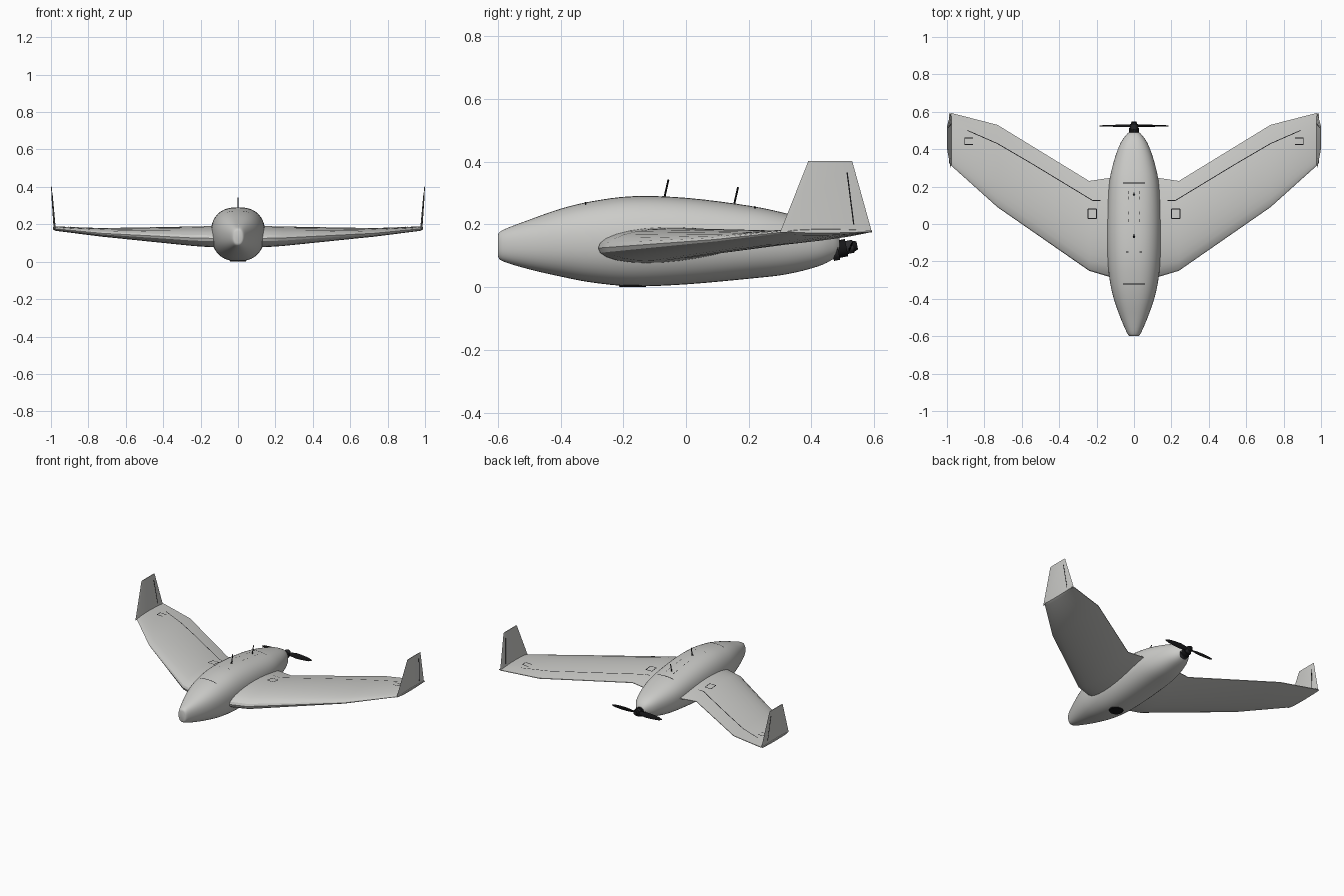
import bpy, bmesh, math
from mathutils import Vector, Matrix
from mathutils.bvhtree import BVHTree

if "Cube" in bpy.data.objects:
    bpy.data.objects.remove(bpy.data.objects["Cube"], do_unlink=True)


def material(name, rgb):
    m = bpy.data.materials.new(name)
    m.use_nodes = True
    m.diffuse_color = (*rgb, 1)
    m.node_tree.nodes["Principled BSDF"].inputs["Base Color"].default_value = (*rgb, 1)
    return m


GREY = material("light_grey", (0.6, 0.6, 0.58))
BLACK = material("black", (0.008, 0.008, 0.009))
CHARCOAL = material("charcoal", (0.025, 0.025, 0.028))
surfaces = []


def finish(name, bm, mat, smooth=True, angle=40):
    bmesh.ops.recalc_face_normals(bm, faces=bm.faces)
    mesh = bpy.data.meshes.new(name)
    bm.to_mesh(mesh)
    bm.free()
    obj = bpy.data.objects.new(name, mesh)
    bpy.context.collection.objects.link(obj)
    mesh.materials.append(mat)
    if smooth:
        bpy.ops.object.select_all(action="DESELECT")
        obj.select_set(True)
        bpy.context.view_layer.objects.active = obj
        bpy.ops.object.shade_smooth_by_angle(angle=math.radians(angle))
    return obj


def loft(name, rings, mat, keep=False, angle=40):
    """Skin closed rings of equal length and cap both ends."""
    bm = bmesh.new()
    rows = [[bm.verts.new(p) for p in ring] for ring in rings]
    for a, b in zip(rows, rows[1:]):
        for i in range(len(a)):
            j = (i + 1) % len(a)
            bm.faces.new((a[i], a[j], b[j], b[i]))
    bm.faces.new(rows[0])
    bm.faces.new(rows[-1])
    if keep:
        surfaces.append(BVHTree.FromBMesh(bm))
    return finish(name, bm, mat, True, angle)


def rod(name, a, b, r1, r2, mat, sides=16):
    a, b = Vector(a), Vector(b)
    d = b - a
    bm = bmesh.new()
    mtx = Matrix.Translation((a + b) / 2) @ d.to_track_quat("Z", "Y").to_matrix().to_4x4()
    bmesh.ops.create_cone(bm, cap_ends=True, segments=sides, radius1=r1,
                          radius2=r2, depth=d.length, matrix=mtx)
    return finish(name, bm, mat)


def spline(keys, steps):
    """Catmull-Rom interpolation through tuples."""
    out = []
    for i in range(len(keys) - 1):
        p0, p1, p2, p3 = (keys[max(0, min(len(keys) - 1, i + k))] for k in (-1, 0, 1, 2))
        for s in range(steps):
            t = s / steps
            out.append([0.5 * (2 * b + (c - a) * t + (2 * a - 5 * b + 4 * c - d) * t * t
                               + (3 * b - a - 3 * c + d) * t ** 3)
                        for a, b, c, d in zip(p0, p1, p2, p3)])
    return out + [list(keys[-1])]


# Fuselage: y, half width, bottom, top
stations = [(-0.6, 0.022, 0.1, 0.165), (-0.585, 0.036, 0.083, 0.182),
            (-0.5, 0.073, 0.057, 0.215), (-0.4, 0.108, 0.034, 0.25),
            (-0.3, 0.13, 0.015, 0.274), (-0.17, 0.143, 0.003, 0.29),
            (0, 0.145, 0.009, 0.285), (0.2, 0.135, 0.027, 0.26),
            (0.32, 0.112, 0.041, 0.235), (0.42, 0.078, 0.066, 0.205),
            (0.47, 0.047, 0.09, 0.178), (0.49, 0.026, 0.108, 0.155)]


def body_ring(y, w, lo, hi, n=40):
    ring = []
    for i in range(n):
        a = 2 * math.pi * i / n
        c, s = math.cos(a), math.sin(a)
        x = w * math.copysign(abs(c) ** 0.8, c) * (1 + 0.06 * min(s, 0))
        z = (lo + hi) / 2 + (hi - lo) / 2 * math.copysign(abs(s) ** 0.85, s)
        ring.append((x, y, z))
    return ring


loft("fuselage", [body_ring(*s) for s in spline(stations, 4)], GREY, True)

# Wing: x, leading y, trailing y, leading z, trailing z, half thickness
wing_keys = [(0.05, -0.28, 0.245, 0.125, 0.15, 0.059), (0.14, -0.28, 0.245, 0.125, 0.15, 0.059),
             (0.24, -0.25, 0.23, 0.127, 0.152, 0.054), (0.73, 0.09, 0.53, 0.152, 0.165, 0.023),
             (0.975, 0.31, 0.593, 0.176, 0.178, 0.012), (0.99, 0.33, 0.59, 0.178, 0.179, 0.005)]


def wing_ring(sign, x, y0, y1, z0, z1, h, n=14):
    def point(t, side):
        shape = 2.6 * (math.sqrt(t) * 0.97 - 0.42 * t - 0.55 * t * t)
        edge = 0.002 * t
        return (sign * x, y0 + (y1 - y0) * t, z0 + (z1 - z0) * t + side * (h * shape + edge))
    ts = [(1 - math.cos(math.pi * i / n)) / 2 for i in range(n + 1)]
    return [point(t, 1) for t in ts] + [point(t, -1) for t in reversed(ts[1:])]


def winglet_x(z):
    return 0.98 + 0.018 * (z - 0.175) / 0.227


def winglet_ring(sign, z, y0, y1, half):
    x = winglet_x(z)
    outline = [(0, y0), (half, y0 + 0.02), (half, y1 - 0.02), (0, y1),
               (-half, y1 - 0.02), (-half, y0 + 0.02)]
    return [(sign * min(x + dx, 1), y, z) for dx, y in outline]


for sign, side in ((1, "left"), (-1, "right")):
    loft(side + "_wing", [wing_ring(sign, *k) for k in wing_keys], GREY, True, 30)
    loft(side + "_winglet", [winglet_ring(sign, 0.175, 0.3, 0.593, 0.005),
                             winglet_ring(sign, 0.402, 0.39, 0.53, 0.002)], GREY, False, 20)
    # Rudder hinge line showing on both faces
    bm = bmesh.new()
    rows = []
    for z, y in ((0.2, 0.535), (0.365, 0.514)):
        h = 0.0055 if z < 0.3 else 0.0035
        rows.append([bm.verts.new((sign * min(winglet_x(z) + dx, 1), y + dy, z))
                     for dx, dy in ((-h, -0.002), (h, -0.002), (h, 0.002), (-h, 0.002))])
    for i in range(4):
        bm.faces.new((rows[0][i], rows[0][i - 1], rows[1][i - 1], rows[1][i]))
    finish(side + "_rudder_line", bm, BLACK, False)


def drape(x, y):
    """Point just above the topmost skin."""
    hits = [s.ray_cast(Vector((x, y, 2)), Vector((0, 0, -1)))[0] for s in surfaces]
    return Vector((x, y, max([h.z for h in hits if h] or [0.18]) + 0.0015))


def panel_line(name, points, width=0.005):
    bm = bmesh.new()
    for a, b in zip(points, points[1:]):
        a, b = Vector(a), Vector(b)
        d = b - a
        off = Vector((-d.y, d.x)).normalized() * width / 2
        n = max(2, int(d.length / 0.012))
        rows = []
        for i in range(n + 1):
            p = a + d * i / n
            rows.append([bm.verts.new(drape(*(p + k * off))) for k in (1, -1)])
        for r, s in zip(rows, rows[1:]):
            f = bm.faces.new((r[0], r[1], s[1], s[0]))
            f.normal_update()
            if f.normal.z < 0:
                f.normal_flip()
    mesh = bpy.data.meshes.new(name)
    bm.to_mesh(mesh)
    bm.free()
    mesh.materials.append(BLACK)
    bpy.context.collection.objects.link(bpy.data.objects.new(name, mesh))


# Elevon hinges and servo hatches
for s, side in ((1, "left"), (-1, "right")):
    panel_line(side + "_elevon_line", [(s * x, y) for x, y in (
        (0.18, 0.125), (0.22, 0.125), (0.55, 0.325), (0.73, 0.43), (0.89, 0.5))], 0.004)
    panel_line(side + "_inner_servo_hatch", [(s * x, y) for x, y in (
        (0.2, 0.03), (0.245, 0.03), (0.245, 0.08), (0.2, 0.08), (0.2, 0.03))])
    panel_line(side + "_outer_servo_hatch", [(s * x, y) for x, y in (
        (0.86, 0.46), (0.905, 0.46), (0.905, 0.425), (0.86, 0.425))])
    # Dashes along the rear hatch
    for i, y in enumerate((0.01, 0.05, 0.13, 0.16)):
        panel_line(f"{side}_hatch_dash_{i}", [(s * 0.028, y), (s * 0.028, y + 0.016)], 0.004)
    panel_line(side + "_front_dash", [(s * 0.03, -0.15), (s * 0.042, -0.15)], 0.004)
for name, y in (("rear_hatch_line", 0.22), ("front_hatch_line", -0.32)):
    panel_line(name, [(-0.06, y), (0.06, y)])

# Antennas
for name, y, z in (("front_antenna", -0.07, 0.286), ("rear_antenna", 0.152, 0.262)):
    rod(name, (0, y, z - 0.005), (0, y + 0.014, z + 0.057), 0.003, 0.003, BLACK, 8)
    rod(name + "_base", (0, y, z - 0.006), (0, y, z + 0.005), 0.009, 0.006, BLACK, 12)

# Camera window under the belly
rod("camera_window", (0, -0.17, 0), (0, -0.17, 0.009), 0.042, 0.045, BLACK, 24)

# Motor on a slightly raised thrust axis
def on_axis(y):
    return (0, y, 0.12 + (y - 0.48) * 0.2)


rod("motor_mount", on_axis(0.465), on_axis(0.485), 0.034, 0.034, CHARCOAL, 24)
rod("motor", on_axis(0.485), on_axis(0.512), 0.028, 0.028, BLACK, 24)
rod("propeller_hub", on_axis(0.512), on_axis(0.533), 0.021, 0.021, CHARCOAL, 20)
rod("propeller_nut", on_axis(0.533), on_axis(0.546), 0.018, 0.013, BLACK, 12)

# Two twisted propeller blades: radius, chord, pitch in degrees
blade = [(0.0, 0.02, 35), (0.03, 0.024, 32), (0.07, 0.034, 24),
         (0.12, 0.03, 16), (0.165, 0.021, 12), (0.185, 0.007, 10)]
hub = Vector(on_axis(0.525))
for s, side in ((1, "left"), (-1, "right")):
    rings = []
    for r, chord, pitch in blade:
        a = math.radians(pitch)
        ring = []
        for i in range(10):
            t = 2 * math.pi * i / 10
            u, v = chord / 2 * math.cos(t), 0.0025 * math.sin(t)
            ring.append(hub + Vector((s * r, s * u * math.sin(a) + v * math.cos(a),
                                      u * math.cos(a) - s * v * math.sin(a))))
        rings.append(ring)
    loft(side + "_propeller_blade", rings, BLACK)
